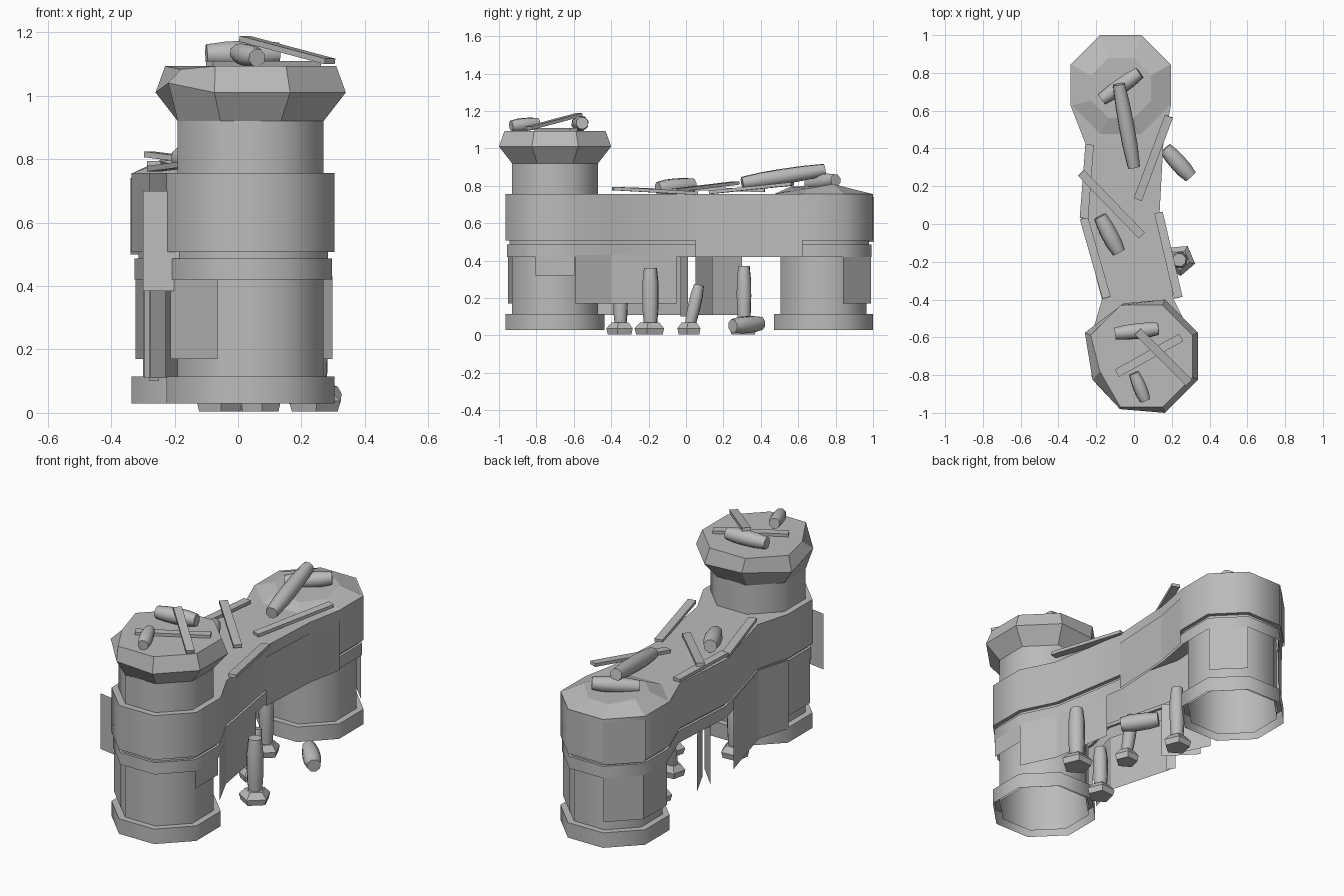
import bpy, bmesh, math
from mathutils import Vector

if "Cube" in bpy.data.objects:
    bpy.data.objects.remove(bpy.data.objects["Cube"])

stone = bpy.data.materials.new("grey stone")
stone.diffuse_color = (0.5, 0.5, 0.5, 1)
stone.use_nodes = True
stone.node_tree.nodes["Principled BSDF"].inputs["Base Color"].default_value = stone.diffuse_color

FRONT, BACK = (0.04, -0.70), (-0.07, 0.735)   # tower centres


def finish(name, bm, smooth=None):
    bmesh.ops.recalc_face_normals(bm, faces=bm.faces)
    me = bpy.data.meshes.new(name)
    bm.to_mesh(me)
    bm.free()
    ob = bpy.data.objects.new(name, me)
    bpy.context.collection.objects.link(ob)
    me.materials.append(stone)
    if smooth:
        bpy.ops.object.select_all(action='DESELECT')
        ob.select_set(True)
        bpy.context.view_layer.objects.active = ob
        bpy.ops.object.shade_smooth_by_angle(angle=math.radians(smooth))
    return ob


def loft(name, rings, smooth=None, bottom=True, top=True):
    """Skin through rings of equal point counts, ends capped on demand."""
    bm = bmesh.new()
    vs = [[bm.verts.new(p) for p in r] for r in rings]
    n = len(vs[0])
    for a, b in zip(vs, vs[1:]):
        for i in range(n):
            j = (i + 1) % n
            bm.faces.new((a[i], a[j], b[j], b[i]))
    if bottom:
        bm.faces.new(vs[0][::-1])
    if top:
        bm.faces.new(vs[-1])
    return finish(name, bm, smooth)


def level(pts, z):
    return [Vector((x, y, z)) for x, y in pts]


def octa(c, a, angles=None):
    """Octagon corners for a given half width across flats."""
    r = a / math.cos(math.pi / 8)
    angles = angles or [22.5 + 45 * k for k in range(8)]
    return [(c[0] + r * math.cos(math.radians(t)), c[1] + r * math.sin(math.radians(t))) for t in angles]


def outline(o):
    """Plan of both towers and the bent wall, grown by o."""
    return (octa(FRONT, 0.265 + o, [157.5, 202.5, 247.5, 292.5, 337.5, 22.5])
            + [(0.21 + o, -0.4), (0.135 + o, 0.05), (0.155 + o, 0.42)]
            + octa(BACK, 0.265 + o, [-22.5, 22.5, 67.5, 112.5, 157.5, 202.5])
            + [(-0.255 - o, 0.42), (-0.28 - o, 0.03), (-0.17 - o, -0.4)])


def sheet(name, p, q, z0, z1):
    """Thin upright panel from p to q."""
    bm = bmesh.new()
    bm.faces.new([bm.verts.new(v) for v in ((*p, z0), (*q, z0), (*q, z1), (*p, z1))])
    finish(name, bm)


def tube(name, p, q, radii, n, spin=0.0, smooth=None):
    """Rings of given radii strung from p to q."""
    p, q = Vector(p), Vector(q)
    rot = (q - p).to_track_quat('Z', 'Y')
    rings = []
    for i, r in enumerate(radii):
        c = p.lerp(q, i / (len(radii) - 1))
        rings.append([c + rot @ Vector((r * math.cos(spin + math.tau * k / n),
                                        r * math.sin(spin + math.tau * k / n), 0))
                      for k in range(n)])
    loft(name, rings, smooth)


def log(name, p, q, r):
    tube(name, p, q, [r * f for f in (0.8, 0.97, 1.02, 1.0, 0.8)], 8, 0.3, 50)


def board(name, p, q, w=0.045, h=0.018):
    p, q = Vector(p), Vector(q)
    d = (q - p).normalized()
    s = d.cross(Vector((0, 0, 1))).normalized() * w / 2
    u = s.cross(d).normalized() * h / 2
    loft(name, [[c + s + u, c - s + u, c - s - u, c + s - u] for c in (p, q)])


# Hollow wall shell: upper band with deck, recessed joint, lower band
loft("wall_shell", [level(outline(o), z) for o, z in (
    (-0.008, 0.42), (-0.008, 0.487), (-0.022, 0.487), (-0.022, 0.507),
    (0, 0.507), (0, 0.757))], 50, bottom=False)

# Hollow towers with foot rings
for tag, c, z1 in (("front", FRONT, 0.925), ("back", BACK, 0.5)):
    loft(tag + "_tower", [level(octa(c, 0.23), z) for z in (0.05, z1)], 50, False, False)
    loft(tag + "_foot_ring", [level(octa(c, a), z) for a, z in (
        (0.265, 0.03), (0.265, 0.115), (0.23, 0.115))], 50, False, False)

# Flared tower cap, slightly chipped
rings = [level(octa(FRONT, a), z) for a, z in ((0.23, 0.92), (0.3, 1.01), (0.27, 1.093))]
rings[1][4] += Vector((0.04, 0, 0.03))
rings[2][4] += Vector((0.05, 0.03, -0.01))
rings[1][5] += Vector((0.01, 0.02, 0))
rings[1][2] += Vector((0.03, -0.02, 0))
loft("tower_cap", rings)

# Low rubble roof on the back tower
roof = [level(octa(BACK, 0.262), 0.756), level(octa((-0.07, 0.72), 0.16), 0.795)]
for k, dz in enumerate((0.015, -0.01, -0.01, 0.01, 0.0, 0.0, -0.02, -0.01)):
    roof[1][k].z += dz
loft("back_tower_roof", roof, None, False)

# Facet panels hung around the towers
for tag, c, facets in (("front", FRONT, (180, 225)), ("back", BACK, (45, 135, 180))):
    for f in facets:
        p, q = octa(c, 0.253, [f - 22.5, f + 22.5])
        sheet(tag + "_hanging_panel", p, q, 0.17, 0.43)
p, q = octa(FRONT, 0.253, [-22.5, 22.5])
sheet("front_short_panel", p, q, 0.32, 0.43)
p, q = octa(BACK, 0.269, [112.5, 157.5])
sheet("back_upper_panel", p, q, 0.5, 0.74)

# Wall skirts
joint = octa(FRONT, 0.258, [22.5])[0]
sheet("right_skirt_front", joint, (0.205, -0.4), 0.17, 0.43)
sheet("right_skirt_rear", (0.205, -0.4), (0.147, -0.05), 0.17, 0.43)
joint = octa(FRONT, 0.268, [157.5])[0]
sheet("left_skirt_front", joint, (-0.174, -0.4), 0.11, 0.5)
sheet("left_skirt_rear", (-0.174, -0.4), (-0.278, -0.03), 0.11, 0.5)
sheet("shard_panel_a", (-0.25, -0.03), (-0.28, 0.01), 0.1, 0.43)
sheet("shard_panel_b", (-0.15, 0.05), (-0.295, 0.2), 0.11, 0.43)
sheet("shard_panel_c", (-0.2, 0.14), (-0.28, 0.3), 0.11, 0.43)

# Raised plates on the right wall, loose plate at the front tower
sheet("right_wall_plate", (0.14, 0.05), (0.16, 0.42), 0.42, 0.7)
sheet("right_wall_plate_end", (0.16, 0.42), octa(BACK, 0.27, [-22.5])[0], 0.42, 0.7)
sheet("loose_plate", (-0.3, -0.8), (-0.18, -0.82), 0.385, 0.7)

# Parapet and loose boards on the deck
board("left_rail_rear", (-0.235, 0.42, 0.775), (-0.265, 0.03, 0.785))
board("left_rail_front", (-0.265, 0.03, 0.77), (-0.145, -0.39, 0.785))
board("right_rail_front", (0.13, 0.06, 0.76), (0.235, -0.39, 0.785))
board("right_rail_rear", (0.02, 0.13, 0.765), (0.185, 0.57, 0.81))
board("deck_board", (-0.28, 0.27, 0.815), (0.04, -0.06, 0.775))
board("cap_board_flat", (-0.09, -0.79, 1.1), (0.25, -0.6, 1.1))
board("cap_board_leaning", (0.02, -0.57, 1.18), (0.29, -0.84, 1.108))

# Fallen column pieces on top
log("deck_log", (-0.18, 0.04, 0.805), (-0.08, -0.15, 0.785), 0.045)
log("roof_long_log", (-0.08, 0.74, 0.885), (0.0, 0.3, 0.815), 0.042)
log("roof_short_log", (-0.17, 0.66, 0.81), (0.03, 0.8, 0.83), 0.042)
log("cap_log", (-0.1, -0.58, 1.13), (0.13, -0.555, 1.135), 0.042)
log("cap_small_log", (0.0, -0.79, 1.135), (0.06, -0.935, 1.12), 0.036)

# Broken columns with feet beneath the wall
log("ground_log", (0.165, 0.4, 0.065), (0.3, 0.25, 0.05), 0.046)
for x, y, top, lean, r in ((0.24, -0.19, 0.36, 0.0, 0.045), (0.07, 0.02, 0.27, 0.05, 0.035),
                           (-0.06, -0.35, 0.3, 0.0, 0.04), (-0.04, 0.31, 0.37, 0.0, 0.04)):
    log("broken_column", (x, y, 0.05), (x, y + lean, top), r)
    tube("column_foot", (x, y, 0.005), (x, y, 0.07), [r * 1.7, r * 1.9, r * 1.2], 5, 0.4, 40)
